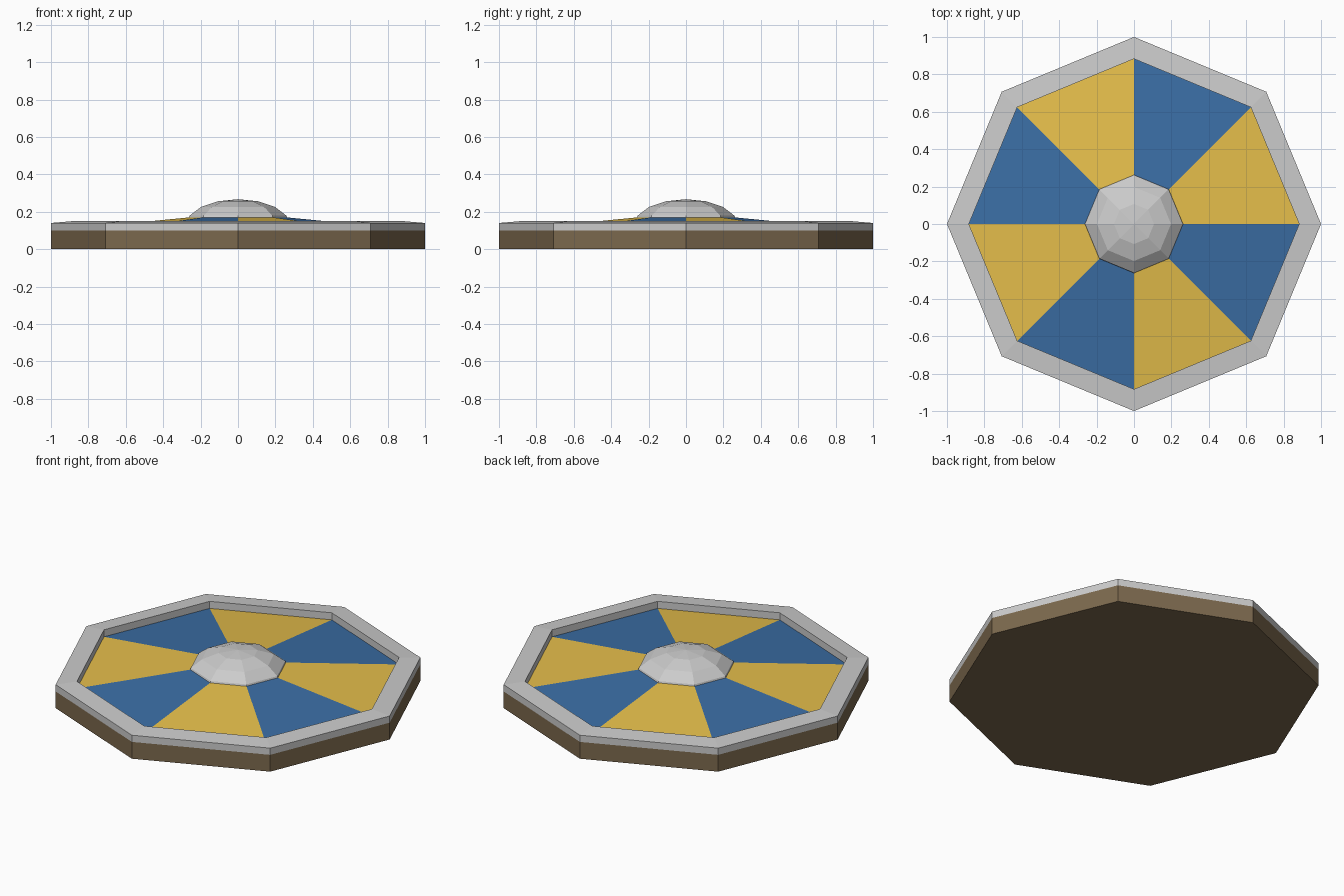
import bpy, bmesh
from math import cos, sin, pi

if "Cube" in bpy.data.objects:
    bpy.data.objects.remove(bpy.data.objects["Cube"])

SIDES = 8


def material(name, rgb):
    m = bpy.data.materials.new(name)
    m.diffuse_color = (*rgb, 1)
    m.use_nodes = True
    m.node_tree.nodes["Principled BSDF"].inputs["Base Color"].default_value = m.diffuse_color
    return m


def lathe(name, profile, mats=(), closed=False):
    """Revolve an (r, z) profile in eight flat steps; materials alternate by wedge."""
    bm = bmesh.new()
    rings = []
    for r, z in profile:
        if r == 0:
            rings.append([bm.verts.new((0, 0, z))] * SIDES)
        else:
            rings.append([bm.verts.new((r * cos(2 * pi * i / SIDES),
                                        r * sin(2 * pi * i / SIDES), z))
                          for i in range(SIDES)])
    pairs = list(zip(rings, rings[1:]))
    if closed:
        pairs.append((rings[-1], rings[0]))
    for a, b in pairs:
        for i in range(SIDES):
            j = (i + 1) % SIDES
            quad = list(dict.fromkeys((a[i], a[j], b[j], b[i])))
            face = bm.faces.new(quad)
            if mats:
                face.material_index = i % len(mats)
    # Cap open end rings
    if not closed and profile[0][0] > 0:
        bm.faces.new(rings[0][::-1])
    if not closed and profile[-1][0] > 0:
        bm.faces.new(rings[-1])
    bmesh.ops.recalc_face_normals(bm, faces=bm.faces)
    mesh = bpy.data.meshes.new(name)
    bm.to_mesh(mesh)
    bm.free()
    for m in mats:
        mesh.materials.append(m)
    obj = bpy.data.objects.new(name, mesh)
    bpy.context.collection.objects.link(obj)
    return obj


wood = material("wood", (0.20, 0.14, 0.075))
yellow = material("yellow_paint", (0.79, 0.52, 0.07))
blue = material("blue_paint", (0.043, 0.155, 0.375))

# Wooden backing board
lathe("wooden_board", [(1, 0), (1, 0.10)], [wood])

# Metal rim, top sloping gently outward
lathe("metal_rim", [(1, 0.10), (1, 0.14), (0.883, 0.15), (0.883, 0.10)], closed=True)

# Painted face: shallow cone with alternating wedges
lathe("painted_face", [(0.883, 0.10), (0.883, 0.108), (0, 0.196)], [yellow, blue])

# Central metal boss: squashed faceted hemisphere
lathe("metal_boss", [(0.28 * cos(k * pi / 8), 0.125 + 0.142 * sin(k * pi / 8))
                     for k in range(4)] + [(0, 0.267)])
